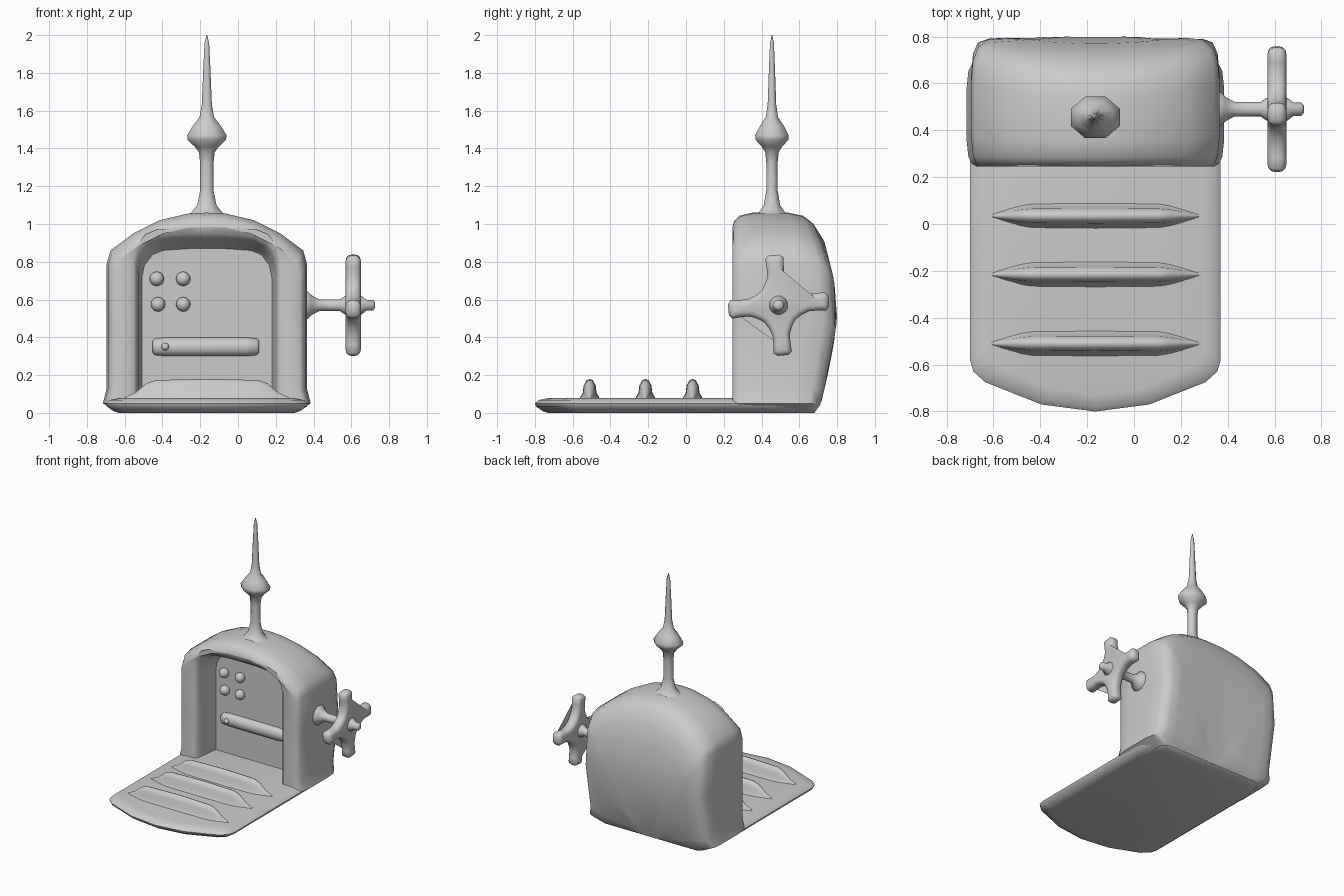
import bpy, bmesh, math
from mathutils import Vector

if "Cube" in bpy.data.objects:
    bpy.data.objects.remove(bpy.data.objects["Cube"])

CX = -0.165   # centre line of the housing


def finish(name, bm, angle=50):
    bmesh.ops.remove_doubles(bm, verts=bm.verts, dist=0.0005)
    bmesh.ops.recalc_face_normals(bm, faces=bm.faces)
    me = bpy.data.meshes.new(name)
    bm.to_mesh(me)
    bm.free()
    ob = bpy.data.objects.new(name, me)
    bpy.context.collection.objects.link(ob)
    smooth(ob, angle)
    return ob


def smooth(ob, angle):
    bpy.ops.object.select_all(action='DESELECT')
    ob.select_set(True)
    bpy.context.view_layer.objects.active = ob
    bpy.ops.object.shade_smooth_by_angle(angle=math.radians(angle))


def loft(name, rings, closed=True, caps=True, angle=50):
    bm = bmesh.new()
    vs = [[bm.verts.new(p) for p in r] for r in rings]
    n = len(rings[0])
    for a, b in zip(vs, vs[1:]):
        for i in range(n if closed else n - 1):
            j = (i + 1) % n
            bm.faces.new((a[i], a[j], b[j], b[i]))
    if caps:
        bm.faces.new(vs[0])
        bm.faces.new(vs[-1])
    return finish(name, bm, angle)


def mirror(half):
    # half runs up the right side and ends on the centre line
    return half + [(-x, z) for x, z in reversed(half[:-1])]


def lathe(name, profile, origin, axis='Z', sides=12, squash=1.0):
    rings = []
    for r, h in profile:
        ring = []
        for k in range(sides):
            a = 2 * math.pi * (k + 0.5) / sides
            c, s = r * math.cos(a), r * math.sin(a) * squash
            ring.append(Vector(origin) + Vector((c, s, h) if axis == 'Z' else (h, c, s)))
        rings.append(ring)
    return loft(name, rings, angle=60)


def back_y(z):
    pts = [(0, .68), (.05, .715), (.2, .75), (.35, .78), (.5, .80), (.7, .785), (.9, .735), (1.1, .65)]
    for (z0, y0), (z1, y1) in zip(pts, pts[1:]):
        if z <= z1:
            return y0 + (y1 - y0) * (z - z0) / (z1 - z0)
    return pts[-1][1]


# Housing: arched shell with a rounded back and a recessed front
outer = mirror([(.46, 0), (.55, .05), (.53, .13), (.53, .5), (.53, .79), (.51, .86),
                (.39, .95), (.25, 1.02), (.1, 1.055), (0, 1.06)])
hole = mirror([(.37, .03), (.37, .08), (.37, .2), (.37, .5), (.37, .77), (.355, .84),
               (.31, .90), (.25, .925), (.1, .935), (0, .935)])
rings = []
for s in (0, .25, .5, .72, .86):
    rings.append([(CX + x * s, back_y(z * s), z * s) for x, z in outer])
for s, t in ((.945, .96), (.985, .87), (1, .7), (1, .45), (1, .25), (.985, .09), (.96, .025), (.93, 0)):
    rings.append([(CX + x * s, .245 + t * (back_y(z * s) - .245), z * s) for x, z in outer])
for s, y in ((1.05, .245), (1.01, .26), (.98, .30), (.945, .43), (.93, .45), (0, .45)):
    rings.append([(CX + x * s, y, z * s) for x, z in hole])
loft('housing', rings, closed=False, caps=False)

# Floor slab with a pointed front edge
plan = mirror([(.43, .68), (.52, .60), (.535, .45), (.535, .1), (.535, -.58), (.52, -.63),
               (.47, -.675), (.23, -.77), (0, -.80)])
rings = []
for d, z in ((.07, 0), (.04, .01), (.005, .035), (0, .05), (.02, .068), (.07, .078)):
    kx, ky = 1 - d / .535, 1 - d / .75
    rings.append([(CX + x * kx, -.05 + (y + .05) * ky, z) for x, y in plan])
loft('floor_slab', rings, angle=40)

# Three raised ridges across the floor
section = mirror([(.055, 0), (.037, .03), (.032, .07), (.017, .098), (0, .105)])
for i, y0 in enumerate((.035, -.215, -.51)):
    rings = []
    for x, w, h in ((-.445, .15, .02), (-.38, .5, .3), (-.32, .8, .78), (-.27, .95, .94), (0, 1, 1),
                    (.27, .95, .94), (.32, .8, .78), (.38, .5, .3), (.445, .15, .02)):
        rings.append([(CX + x, y0 + a * w, .075 + b * h) for a, b in section])
    loft(f'ridge_{i + 1}', rings, angle=60)

# Spire on the roof
lathe('spire', [(.16, 1.02), (.09, 1.06), (.055, 1.10), (.038, 1.18), (.038, 1.32), (.045, 1.38),
                (.07, 1.41), (.11, 1.445), (.113, 1.47), (.08, 1.52), (.042, 1.565), (.029, 1.63),
                (.02, 1.83), (.013, 1.96), (.002, 2.0)], (CX, .455, 0), sides=8, squash=.85)

# Valve stem with wall flange and end knob
VY, VZ = .49, .57
lathe('valve_stem', [(.08, .33), (.075, .37), (.055, .39), (.045, .405), (.032, .43), (.032, .54),
                     (.05, .565), (.05, .655), (.03, .68), (.029, .715), (.015, .725)],
      (0, VY, VZ), axis='X')

# Four-armed valve wheel
quarter = [(.268, -6), (.268, 6), (.255, 11), (.21, 12.5), (.165, 16), (.132, 28), (.118, 45),
           (.132, 62), (.165, 74), (.21, 77.5), (.255, 79)]
ring = []
for q in range(4):
    for r, a in quarter:
        t = math.radians(a + 90 * q + 5)
        ring.append((VY + r * math.cos(t), VZ + r * math.sin(t)))
wheel = loft('valve_wheel', [[(x, y, z) for y, z in ring] for x in (.57, .65)], angle=180)
bev = wheel.modifiers.new('round', 'BEVEL')
bev.width = .03
bev.segments = 3
bev.limit_method = 'ANGLE'
bev.angle_limit = math.radians(60)

# Round buttons on the recessed panel
for i, (x, z, r) in enumerate(((-.43, .71, .038), (-.29, .71, .038), (-.423, .575, .038),
                               (-.29, .575, .038), (-.385, .35, .02))):
    bpy.ops.mesh.primitive_uv_sphere_add(segments=16, ring_count=10, radius=r,
                                         location=(x, .44 if r > .03 else .408, z))
    bpy.context.object.name = f'button_{i + 1}'
    smooth(bpy.context.object, 60)

# Horizontal bar on the panel
bar_section = [(.05 * math.cos(a), .05 * math.sin(a)) for a in [2 * math.pi * k / 12 for k in range(12)]]
rings = [[(x, .45 + a * .85 * s, .35 + b * s) for a, b in bar_section]
         for x, s in ((-.452, .6), (-.44, .88), (-.38, 1), (.04, 1), (.10, .88), (.112, .6))]
loft('panel_bar', rings)
